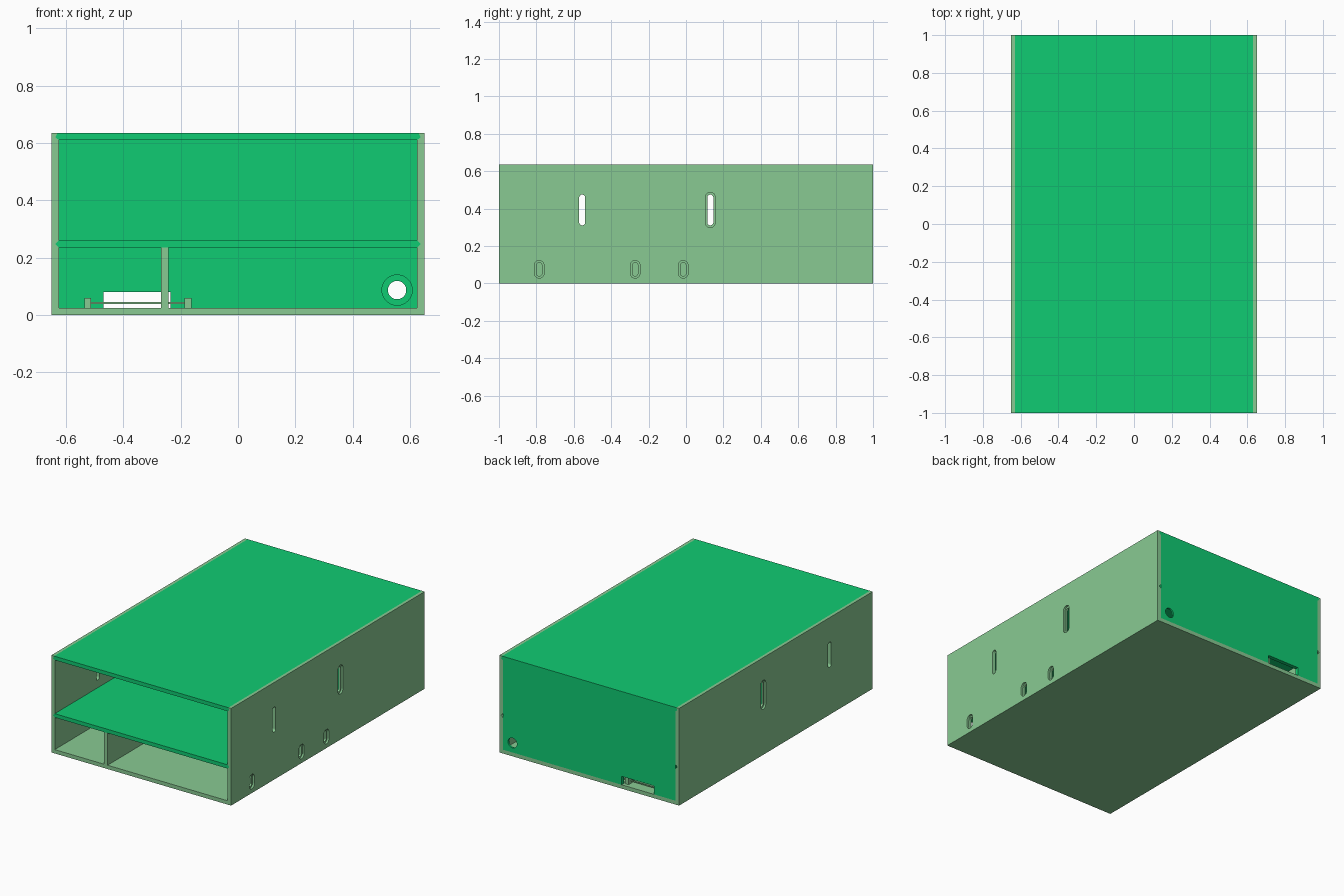
import bpy, bmesh, math

if "Cube" in bpy.data.objects:
    bpy.data.objects.remove(bpy.data.objects["Cube"])


def material(name, rgb):
    m = bpy.data.materials.new(name)
    m.diffuse_color = (*rgb, 1)
    m.use_nodes = True
    m.node_tree.nodes["Principled BSDF"].inputs["Base Color"].default_value = m.diffuse_color
    return m


LIGHT = material("light green", (0.25, 0.59, 0.29))
BRIGHT = material("bright green", (0.005, 0.60, 0.17))
T = 0.025                      # board thickness
W, H = 0.65, 0.635             # half width, height


def prism(name, pts, vec, mat):
    """Extrude a closed list of 3D points along vec."""
    bm = bmesh.new()
    f = bm.faces.new([bm.verts.new(p) for p in pts])
    new = bmesh.ops.extrude_face_region(bm, geom=[f])["geom"]
    bmesh.ops.translate(bm, vec=vec, verts=[v for v in new if isinstance(v, bmesh.types.BMVert)])
    bmesh.ops.recalc_face_normals(bm, faces=bm.faces)
    me = bpy.data.meshes.new(name)
    bm.to_mesh(me)
    bm.free()
    me.materials.append(mat)
    ob = bpy.data.objects.new(name, me)
    bpy.context.collection.objects.link(ob)
    return ob


def board(name, profile, y0, y1, mat):
    return prism(name, [(x, y0, z) for x, z in profile], (0, y1 - y0, 0), mat)


def box(name, x0, x1, y0, y1, z0, z1, mat):
    return board(name, [(x0, z0), (x1, z0), (x1, z1), (x0, z1)], y0, y1, mat)


def cut(ob, cutters):
    """Subtract the cutters, bake the result and delete them."""
    for c in cutters:
        c.hide_render = True
        m = ob.modifiers.new("cut", "BOOLEAN")
        m.operation, m.object, m.solver = "DIFFERENCE", c, "EXACT"
    dg = bpy.context.evaluated_depsgraph_get()
    me = bpy.data.meshes.new_from_object(ob.evaluated_get(dg))
    ob.modifiers.clear()
    ob.data = me
    for c in cutters:
        bpy.data.objects.remove(c)


def slot(y, z0, z1, r, x0, x1):
    """Upright rounded slot cutter running along x."""
    n = 12
    pts = []
    for zc, start in ((z1 - r, 0), (z0 + r, math.pi)):
        for i in range(n + 1):
            a = start + math.pi * i / n
            pts.append((x0, y + r * math.cos(a), zc + r * math.sin(a)))
    return prism("slot_cutter", pts, (x1 - x0, 0, 0), LIGHT)


def disc(x, z, r, y0, y1):
    pts = [(x + r * math.cos(i * math.tau / 40), z + r * math.sin(i * math.tau / 40)) for i in range(40)]
    return board("hole_cutter", pts, y0, y1, BRIGHT)


# Floor and V-edged shelf and top
IN = W - T
box("floor", -W, W, -1, 1, 0, T, LIGHT)
S0, S1, V = 0.235, 0.26, 0.637
shelf_edge = [(IN, S0), (V, (S0 + S1) / 2), (IN, S1)]
top_edge = [(IN, H - T), (V, H - T + 0.010), (0.630, H)]
for name, edge, back in (("shelf", shelf_edge, 1 - T), ("top_panel", top_edge, 1)):
    board(name, edge + [(-x, z) for x, z in reversed(edge)], -1, back, BRIGHT)

# Side walls with grooves and slots
for s, name in ((1, "right_wall"), (-1, "left_wall")):
    prof = [(W, T), (W, H)] + top_edge[::-1] + shelf_edge[::-1] + [(IN, T)]
    wall = board(name, [(s * x, z) for x, z in prof], -1, 1, LIGHT)
    mid, out, inn = s * (W - T / 2), s * (W + 0.05), s * (IN - 0.05)
    cutters = [slot(y, 0.31, 0.475, 0.016, inn, out) for y in (-0.555, 0.13)]
    cutters.append(slot(0.13, 0.298, 0.487, 0.026, mid, out))
    if s == 1:
        for y in (-0.785, -0.272, -0.015):
            cutters.append(slot(y, 0.039, 0.111, 0.015, inn, out))
            cutters.append(slot(y, 0.028, 0.122, 0.026, mid, out))
    cut(wall, cutters)

# Back panel with cable notch and counterbored hole
back = box("back_panel", -IN, IN, 1 - T, 1, T, H - T, BRIGHT)
cut(back, [box("notch_cutter", -0.47, -0.235, 0.9, 1.1, T - 0.02, 0.08, BRIGHT),
           disc(0.555, 0.087, 0.032, 0.9, 1.1),
           disc(0.555, 0.087, 0.053, 0.9, 1 - T / 2)])

# Lower divider
box("divider", -0.268, -0.243, -1, 1 - T, T, S0, LIGHT)

# Small retaining bar on two posts in front of the notch
for n, x in (("left", -0.524), ("right", -0.174)):
    box("bar_post_" + n, x - 0.012, x + 0.012, 0.935, 0.96, T, 0.06, LIGHT)
box("retaining_bar", -0.512, -0.186, 0.944, 0.951, 0.038, 0.045, LIGHT)
